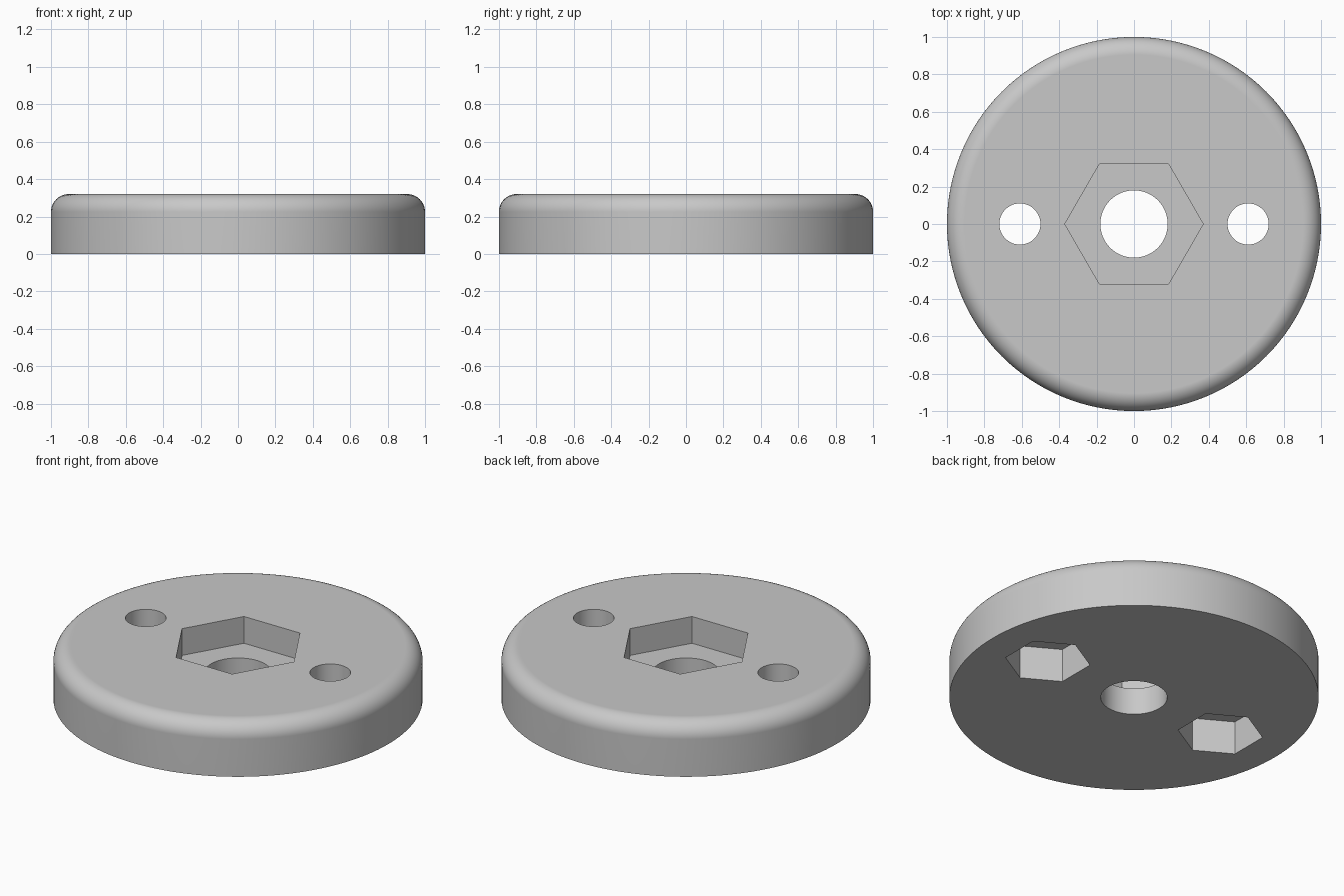
import bpy
import math

if "Cube" in bpy.data.objects:
    bpy.data.objects.remove(bpy.data.objects["Cube"], do_unlink=True)

HEIGHT = 0.32
FILLET = 0.095
FILLET_STEPS = 10
HOLE_X = 0.61

grey = bpy.data.materials.new("light grey")
grey.use_nodes = True
colour = (0.58, 0.58, 0.58, 1)
grey.diffuse_color = colour
grey.node_tree.nodes["Principled BSDF"].inputs["Base Color"].default_value = colour


def prism(name, sides, radius, bottom, top, x=0, turn=0):
    """Upright prism with its first corner at the given angle from +x."""
    ring = [(x + radius * math.cos(turn + math.tau * i / sides),
             radius * math.sin(turn + math.tau * i / sides)) for i in range(sides)]
    verts = [(px, py, z) for z in (bottom, top) for px, py in ring]
    faces = [(i, (i + 1) % sides, sides + (i + 1) % sides, sides + i) for i in range(sides)]
    faces += [tuple(reversed(range(sides))), tuple(range(sides, 2 * sides))]
    mesh = bpy.data.meshes.new(name)
    mesh.from_pydata(verts, [], faces)
    obj = bpy.data.objects.new(name, mesh)
    bpy.context.collection.objects.link(obj)
    return obj


# Disc with a rounded upper rim
disc = prism("disc", 128, 1, 0, HEIGHT)
disc.data.materials.append(grey)
bpy.context.view_layer.objects.active = disc
disc.select_set(True)
weights = disc.data.attributes.new("bevel_weight_edge", "FLOAT", "EDGE")
for edge in disc.data.edges:
    if all(disc.data.vertices[v].co.z > HEIGHT / 2 for v in edge.vertices):
        weights.data[edge.index].value = 1
bevel = disc.modifiers.new("rim", "BEVEL")
bevel.limit_method = "WEIGHT"
bevel.width = FILLET
bevel.segments = FILLET_STEPS
bpy.ops.object.modifier_apply(modifier=bevel.name)

# Centre bore and the hexagonal pocket in the top
cutters = [
    prism("bore_cutter", 64, 0.18, -0.1, HEIGHT + 0.1),
    prism("top_pocket_cutter", 6, 0.37, 0.16, HEIGHT + 0.1),
]
# Side holes with hexagonal pockets in the underside
for side in (-1, 1):
    cutters.append(prism("side_hole_cutter", 48, 0.11, -0.1, HEIGHT + 0.1, side * HOLE_X))
    cutters.append(prism("under_pocket_cutter", 6, 0.232, -0.1, 0.2, side * HOLE_X, math.pi / 6))

for cutter in cutters:
    cutter.hide_render = True
    cut = disc.modifiers.new("cut", "BOOLEAN")
    cut.operation = "DIFFERENCE"
    cut.solver = "EXACT"
    cut.object = cutter
    bpy.ops.object.modifier_apply(modifier=cut.name)
    bpy.data.objects.remove(cutter, do_unlink=True)

# Smooth rim and bores, flat top and pockets
bpy.ops.object.shade_smooth_by_angle(angle=math.radians(30))
normals = disc.modifiers.new("flat_normals", "WEIGHTED_NORMAL")
normals.keep_sharp = True
